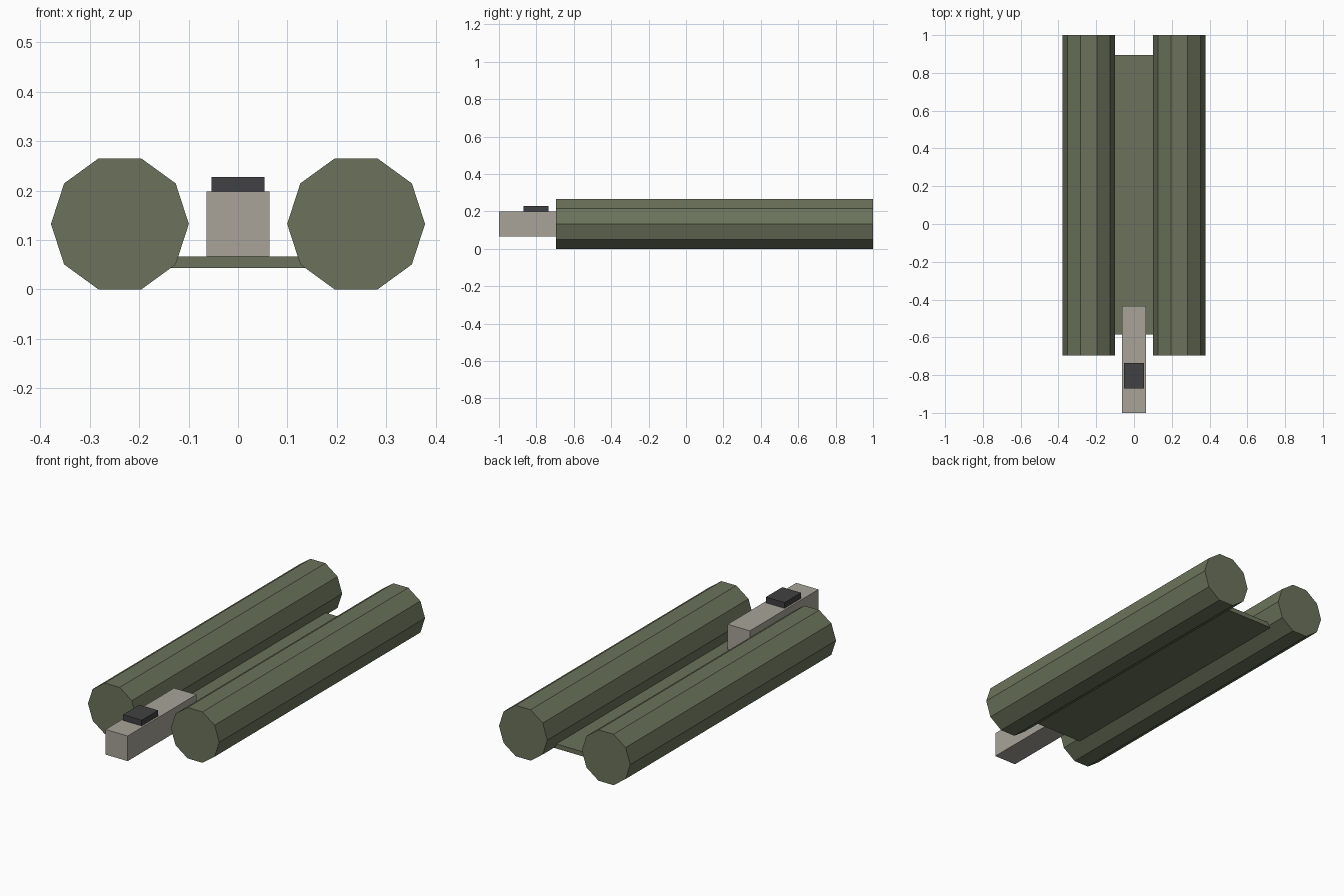
import bpy
import bmesh
import math
from mathutils import Matrix, Vector

if "Cube" in bpy.data.objects:
    bpy.data.objects.remove(bpy.data.objects["Cube"])


def material(name, rgb):
    m = bpy.data.materials.new(name)
    m.diffuse_color = (*rgb, 1.0)
    m.use_nodes = True
    m.node_tree.nodes["Principled BSDF"].inputs["Base Color"].default_value = m.diffuse_color
    return m


OLIVE = material("olive_green", (0.147, 0.171, 0.105))
GREY = material("warm_grey", (0.392, 0.371, 0.319))
BLACK = material("charcoal", (0.053, 0.053, 0.056))


def finish(name, bm, mat):
    bmesh.ops.recalc_face_normals(bm, faces=bm.faces)
    mesh = bpy.data.meshes.new(name)
    bm.to_mesh(mesh)
    bm.free()
    mesh.materials.append(mat)
    obj = bpy.data.objects.new(name, mesh)
    bpy.context.collection.objects.link(obj)
    return obj


def box(name, lo, hi, mat):
    lo, hi = Vector(lo), Vector(hi)
    bm = bmesh.new()
    bmesh.ops.create_cube(bm, size=1.0, matrix=Matrix.Translation((lo + hi) / 2)
                          @ Matrix.Diagonal((*(hi - lo), 1.0)))
    return finish(name, bm, mat)


def tube(name, x, y0, y1, radius, mat, sides=10):
    # capped prism along y, standing on a flat side
    height = radius * math.cos(math.pi / sides)
    bm = bmesh.new()
    ring = []
    for i in range(sides):
        a = 2 * math.pi * i / sides
        ring.append(bm.verts.new((x + radius * math.cos(a), y0,
                                  height + radius * math.sin(a))))
    cap = bm.faces.new(ring)
    ext = bmesh.ops.extrude_face_region(bm, geom=[cap], use_keep_orig=True)
    moved = [g for g in ext["geom"] if isinstance(g, bmesh.types.BMVert)]
    bmesh.ops.translate(bm, verts=moved, vec=(0, y1 - y0, 0))
    return finish(name, bm, mat)


# Two long side tubes
for side, sx in (("left", -1), ("right", 1)):
    tube(side + "_tube", sx * 0.239, -0.695, 1.0, 0.1395, OLIVE)

# Thin floor joining the tubes
box("floor_plate", (-0.152, -0.585, 0.043), (0.152, 0.895, 0.067), OLIVE)

# Front beam with its dark pad
box("front_beam", (-0.064, -1.0, 0.067), (0.064, -0.435, 0.198), GREY)
box("beam_pad", (-0.054, -0.87, 0.198), (0.054, -0.735, 0.228), BLACK)
